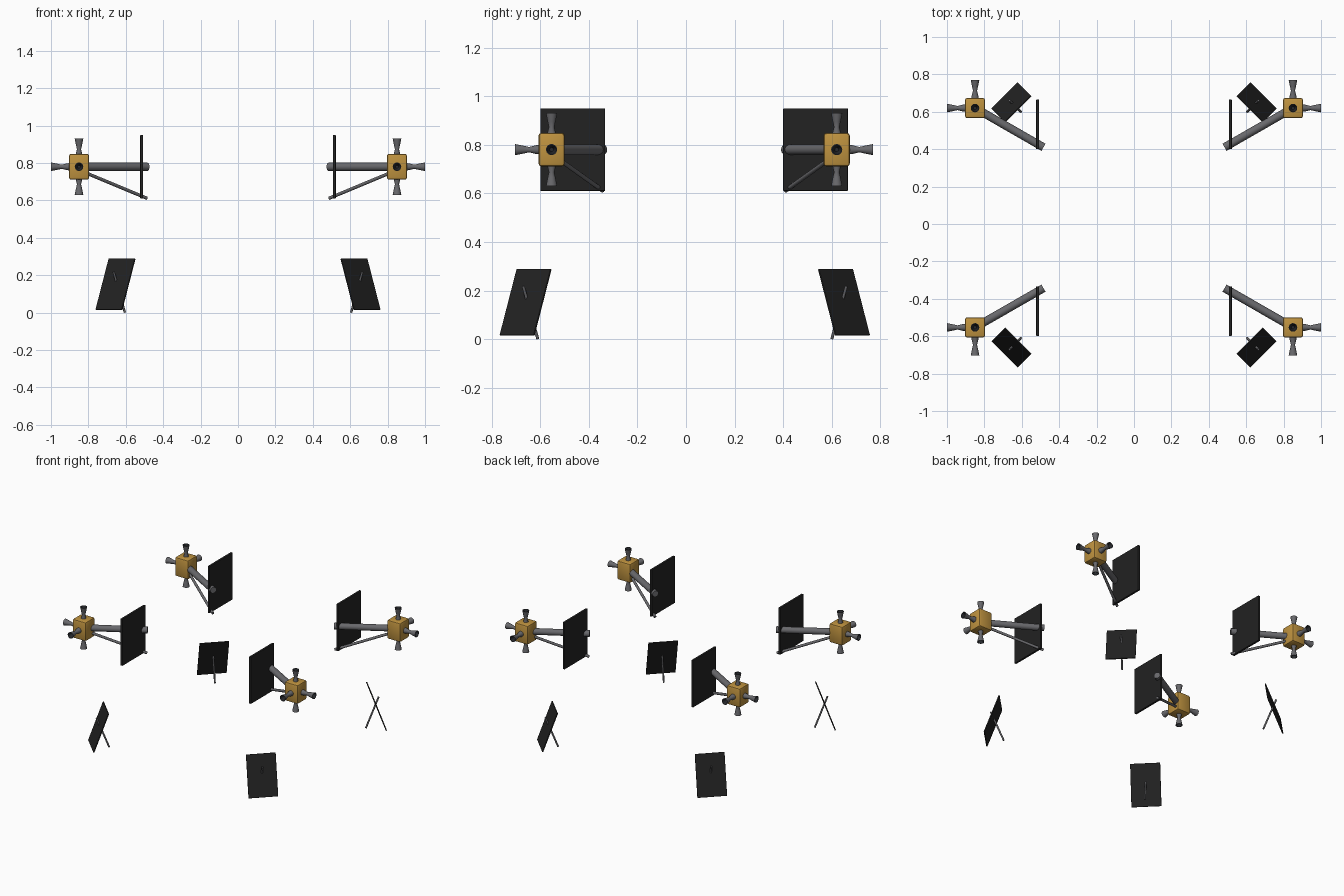
import bpy, bmesh, math
from mathutils import Vector, Matrix

if "Cube" in bpy.data.objects:
    bpy.data.objects.remove(bpy.data.objects["Cube"], do_unlink=True)


def make_material(name, rgb):
    m = bpy.data.materials.new(name)
    m.use_nodes = True
    m.diffuse_color = (*rgb, 1)
    m.node_tree.nodes["Principled BSDF"].inputs["Base Color"].default_value = (*rgb, 1)
    return m


GOLD = make_material("gold foil", (0.52, 0.29, 0.05))
GREY = make_material("grey metal", (0.14, 0.14, 0.15))
DARK = make_material("dark throat", (0.02, 0.022, 0.026))
BLACK = make_material("black panel", (0.016, 0.016, 0.016))


def finish(name, bm, matrix, *mats):
    bmesh.ops.recalc_face_normals(bm, faces=bm.faces)
    mesh = bpy.data.meshes.new(name)
    bm.to_mesh(mesh)
    bm.free()
    for m in mats:
        mesh.materials.append(m)
    ob = bpy.data.objects.new(name, mesh)
    ob.matrix_world = matrix
    bpy.context.collection.objects.link(ob)
    return ob


def smooth(ob):
    bpy.ops.object.select_all(action='DESELECT')
    ob.select_set(True)
    bpy.context.view_layer.objects.active = ob
    bpy.ops.object.shade_smooth_by_angle(angle=math.radians(35))


def box(name, size, matrix, mat, bevel):
    bm = bmesh.new()
    bmesh.ops.create_cube(bm, size=1)
    bmesh.ops.scale(bm, vec=size, verts=bm.verts)
    bmesh.ops.bevel(bm, geom=bm.edges[:], offset=bevel, segments=2,
                    profile=0.5, affect='EDGES')
    return finish(name, bm, matrix, mat)


def lathe(name, profile, origin, direction, mats, dark_from=None, sides=20):
    """Revolve (radius, distance) points round a direction, capping both ends."""
    bm = bmesh.new()
    rings = [[bm.verts.new((r * math.cos(math.tau * i / sides),
                            r * math.sin(math.tau * i / sides), d))
              for i in range(sides)] for r, d in profile]
    for k in range(len(rings) - 1):
        for i in range(sides):
            j = (i + 1) % sides
            f = bm.faces.new((rings[k][i], rings[k][j], rings[k + 1][j], rings[k + 1][i]))
            f.material_index = int(dark_from is not None and k >= dark_from)
    bm.faces.new(rings[0])
    bm.faces.new(rings[-1]).material_index = int(dark_from is not None)
    rot = Vector(direction).to_track_quat('Z', 'Y').to_matrix().to_4x4()
    ob = finish(name, bm, Matrix.Translation(origin) @ rot, *mats)
    smooth(ob)


def rod(name, start, end, radius):
    d = Vector(end) - Vector(start)
    lathe(name, [(radius, 0), (radius, d.length)], start, d, [GREY], sides=16)


# Hourglass nozzle with a hollow bell
NOZZLE = [(0.02, 0.045), (0.018, 0.065), (0.011, 0.093), (0.016, 0.115),
          (0.023, 0.15), (0.020, 0.15), (0.012, 0.118), (0.008, 0.1)]

for sx, side in ((1, "left"), (-1, "right")):
    for sy, end, cy, py in ((1, "back", 0.62, 0.65), (-1, "front", -0.553, -0.66)):
        tag = f"{end}_{side}"

        # Thruster block with four nozzles
        c = Vector((sx * 0.85, cy, 0.78))
        smooth(box(f"thruster_block_{tag}", (0.108, 0.108, 0.138),
                   Matrix.Translation(c), GOLD, 0.012))
        for label, d in (("upper", (0, 0, 1)), ("lower", (0, 0, -1)),
                         ("outer", (sx, 0, 0)), ("end", (0, sy, 0))):
            lathe(f"nozzle_{label}_{tag}", NOZZLE, c, d, [GREY, DARK], dark_from=5)

        # Boom and diagonal brace
        rod(f"boom_{tag}", c, c + Vector((-sx * 0.366, -sy * 0.21, 0)), 0.022)
        rod(f"brace_{tag}", c + Vector((-sx * 0.03, -sy * 0.017, -0.03)),
            c + Vector((-sx * 0.362, -sy * 0.21, -0.168)), 0.009)

        # Upright panel behind the boom
        box(f"upright_panel_{tag}", (0.016, 0.266, 0.34),
            Matrix.Translation((sx * 0.515, cy - sy * 0.087, 0.78)), BLACK, 0.003)

        # Leaning panel on the ground, its top tipped inward
        out = Vector((sx, sy, 0)).normalized()
        up = (Vector((0, 0, 0.275)) - out * 0.1).normalized()
        across = up.cross(out).normalized()
        normal = across.cross(up)
        p = Vector((sx * 0.655, py, 0.152))
        frame = Matrix((across, normal, up)).transposed().to_4x4()
        box(f"leaning_panel_{tag}", (0.198, 0.008, 0.29),
            Matrix.Translation(p) @ frame, BLACK, 0.002)

        # Prop rod passing through the leaning panel
        rod(f"prop_rod_{tag}", p + Vector((sx * 0.05, sy * 0.05, 0)) * -1
            + Vector((0, 0, -0.1505)), p + Vector((sx * 0.01, sy * 0.01, 0.067)), 0.006)
